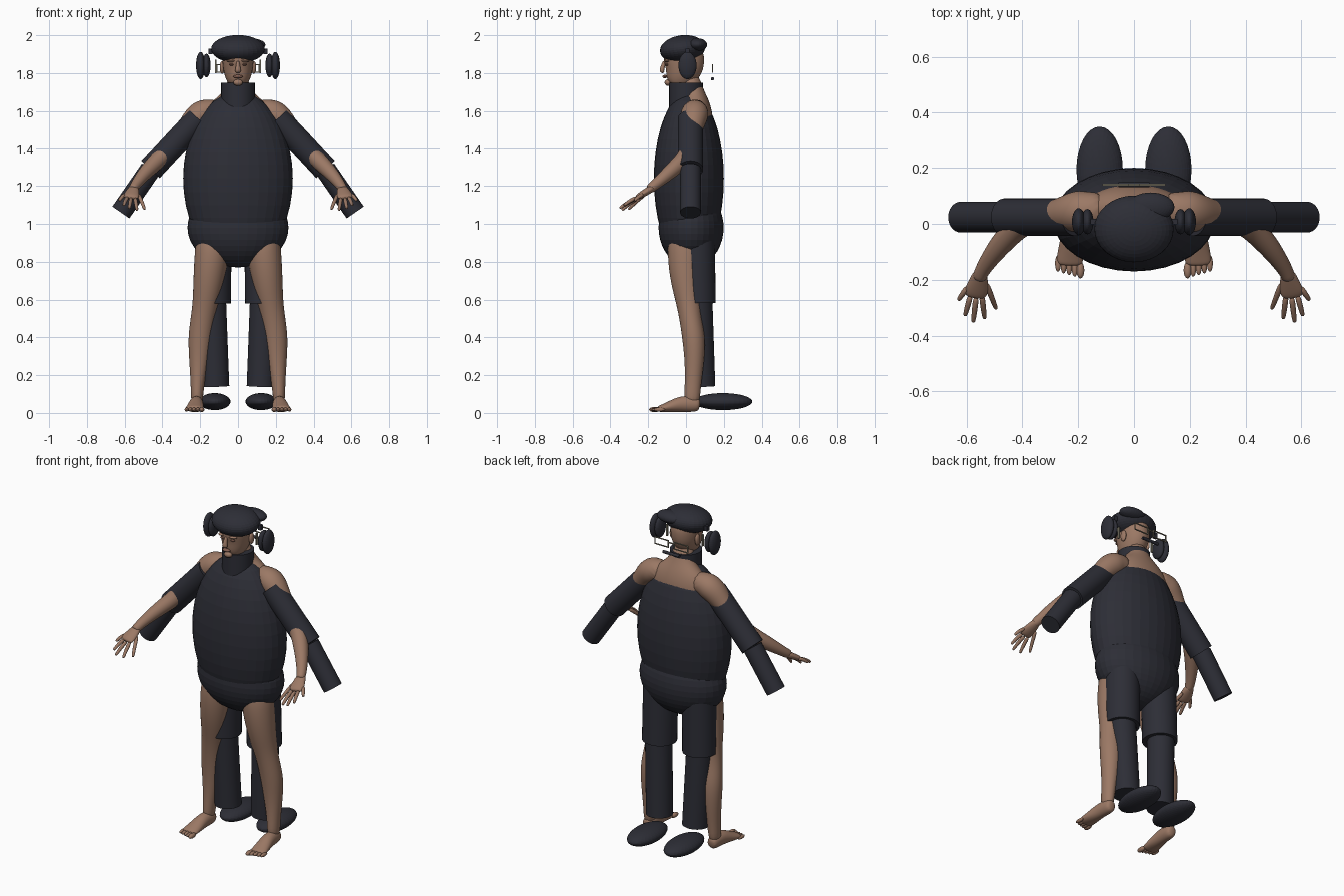
import bpy, bmesh
from math import cos, sin, pi
from mathutils import Vector, Matrix

cube = bpy.data.objects.get("Cube")
if cube:
    bpy.data.objects.remove(cube, do_unlink=True)


def material(name, red, green, blue):
    mat = bpy.data.materials.new(name)
    mat.use_nodes = True
    mat.diffuse_color = (red, green, blue, 1)
    shader = mat.node_tree.nodes["Principled BSDF"]
    shader.inputs["Base Color"].default_value = (red, green, blue, 1)
    shader.inputs["Roughness"].default_value = 0.8
    return mat


dark = material("charcoal cloth", 0.026, 0.027, 0.037)
skin = material("skin", 0.33, 0.19, 0.13)
lip = material("lip brown", 0.22, 0.11, 0.08)
khaki = material("khaki wire", 0.24, 0.22, 0.16)


def finish(bm, name, mat, smooth=False):
    bmesh.ops.recalc_face_normals(bm, faces=bm.faces[:])
    for face in bm.faces:
        face.smooth = smooth and len(face.verts) <= 4
    mesh = bpy.data.meshes.new(name)
    bm.to_mesh(mesh)
    bm.free()
    mesh.materials.append(mat)
    obj = bpy.data.objects.new(name, mesh)
    bpy.context.collection.objects.link(obj)
    return obj


def ellipsoid(name, center, radii, mat=dark, smooth=False, tilt=0):
    bm = bmesh.new()
    bmesh.ops.create_uvsphere(bm, u_segments=32, v_segments=20, radius=1)
    place = Matrix.Translation(center) @ Matrix.Rotation(tilt, 4, "X")
    bm.transform(place @ Matrix.Diagonal((*radii, 1)))
    return finish(bm, name, mat, smooth)


def cylinder(name, start, end, radius, end_radius=None, mat=dark):
    start, end = Vector(start), Vector(end)
    axis = end - start
    bm = bmesh.new()
    bmesh.ops.create_cone(bm, cap_ends=True, segments=32, radius1=radius,
                          radius2=end_radius or radius, depth=axis.length)
    turn = axis.to_track_quat("Z", "Y").to_matrix().to_4x4()
    bm.transform(Matrix.Translation((start + end) / 2) @ turn)
    return finish(bm, name, mat, True)


def box(name, center, size, mat=khaki):
    bm = bmesh.new()
    bmesh.ops.create_cube(bm, size=1)
    bm.transform(Matrix.Translation(center) @ Matrix.Diagonal((*size, 1)))
    return finish(bm, name, mat)


def loft(name, rings, side=1, mat=skin, sides=12):
    """Skin a smooth tube over rings of (x, y, z, width, depth)."""
    bm = bmesh.new()
    centers = [Vector((r[0] * side, r[1], r[2])) for r in rings]
    loops = []
    for i, ring in enumerate(rings):
        along = centers[min(i + 1, len(rings) - 1)] - centers[max(i - 1, 0)]
        along.normalize()
        across = Vector((1, 0, 0))
        across = (across - along * across.dot(along)).normalized()
        other = along.cross(across)
        loops.append([bm.verts.new(centers[i]
                                   + across * ring[3] * cos(2 * pi * k / sides)
                                   + other * ring[-1] * sin(2 * pi * k / sides))
                      for k in range(sides)])
    for low, high in zip(loops, loops[1:]):
        for k in range(sides):
            n = (k + 1) % sides
            bm.faces.new((low[k], low[n], high[n], high[k]))
    bm.faces.new(loops[0])
    bm.faces.new(loops[-1])
    obj = finish(bm, name, mat, True)
    for face in obj.data.polygons:
        face.use_smooth = True
    sub = obj.modifiers.new("rounding", "SUBSURF")
    sub.levels = sub.render_levels = 2
    return obj


# Padded trunk and collar
ellipsoid("torso_shell", (0, 0.015, 1.24), (0.29, 0.185, 0.46))
ellipsoid("pelvis_shell", (0, 0.027, 0.98), (0.267, 0.172, 0.21))
cylinder("collar", (0, 0, 1.62), (0, 0, 1.75), 0.089)

# Body inside the shell: chest, upper back and neck
loft("upper_body", [(0, 0.04, 1.3, 0.18, 0.1), (0, 0.04, 1.48, 0.19, 0.1),
                    (0, 0.05, 1.58, 0.2, 0.1), (0, 0.05, 1.65, 0.15, 0.075),
                    (0, 0.035, 1.7, 0.07, 0.06), (0, 0.01, 1.8, 0.055, 0.055)])

# Head with facial features
loft("head", [(0, -0.065, 1.732, 0.03, 0.03), (0, -0.055, 1.75, 0.052, 0.06),
              (0, -0.03, 1.785, 0.072, 0.088), (0, -0.012, 1.83, 0.081, 0.108),
              (0, -0.01, 1.87, 0.085, 0.11), (0, -0.01, 1.92, 0.083, 0.105),
              (0, -0.005, 1.965, 0.05, 0.06)], sides=16)
loft("nose", [(0, -0.112, 1.865, 0.009, 0.01), (0, -0.122, 1.835, 0.011, 0.012),
              (0, -0.13, 1.812, 0.018, 0.014), (0, -0.118, 1.802, 0.012, 0.008)])
ellipsoid("lips", (0, -0.112, 1.782), (0.026, 0.013, 0.009), lip, True)
ellipsoid("chin", (0, -0.095, 1.75), (0.025, 0.018, 0.017), skin, True)

# Flat cap with its rear lump
ellipsoid("cap", (0, -0.018, 1.927), (0.142, 0.12, 0.073), tilt=0.12)
ellipsoid("cap_lump", (0.06, 0.06, 1.95), (0.085, 0.052, 0.034))

# Wire spectacles and small rod behind the head
box("spectacle_bridge", (0, 0.14, 1.835), (0.04, 0.006, 0.006))
cylinder("rear_rod", (-0.055, 0.14, 1.77), (0.055, 0.14, 1.77), 0.009)

for side, label in ((1, "left_"), (-1, "right_")):
    # Eyes and ears
    ellipsoid(label + "eye", (side * 0.034, -0.1, 1.845), (0.014, 0.01, 0.006), lip, True)
    ellipsoid(label + "brow", (side * 0.034, -0.1, 1.865), (0.026, 0.016, 0.008), skin, True)
    ellipsoid(label + "ear", (side * 0.084, 0.01, 1.83), (0.012, 0.02, 0.034), skin, True)

    # Ear muffs, each of two pads, with a hinge and a wire strut
    ellipsoid(label + "inner_pad", (side * 0.167, 0.008, 1.84), (0.022, 0.045, 0.062))
    ellipsoid(label + "outer_pad", (side * 0.198, 0.008, 1.84), (0.024, 0.048, 0.072))
    box(label + "muff_hinge", (side * 0.145, 0.008, 1.915), (0.02, 0.02, 0.03), dark)
    box(label + "muff_strut", (side * 0.118, 0.01, 1.835), (0.008, 0.012, 0.07))

    # Rectangular spectacle rim
    for sign in (1, -1):
        box(label + "rim_bar", (side * 0.065, 0.14, 1.825 + sign * 0.02), (0.09, 0.006, 0.005))
        box(label + "rim_post", (side * (0.065 + sign * 0.045), 0.14, 1.825), (0.005, 0.006, 0.045))

    # Straight sleeves
    shoulder, elbow, cuff = [(side * x, 0.024, z) for x, z in
                             ((0.21, 1.56), (0.463, 1.287), (0.62, 1.06))]
    cylinder(label + "upper_sleeve", shoulder, elbow, 0.067)
    cylinder(label + "lower_sleeve", elbow, cuff, 0.055)

    # Bare arm, bent forward at the elbow
    loft(label + "arm", [(0.1, 0.055, 1.6, 0.08), (0.17, 0.05, 1.6, 0.08),
                         (0.225, 0.04, 1.565, 0.075), (0.29, 0.03, 1.48, 0.05),
                         (0.385, 0.015, 1.375, 0.05), (0.44, -0.03, 1.32, 0.047),
                         (0.5, -0.1, 1.26, 0.038), (0.55, -0.175, 1.195, 0.026),
                         (0.555, -0.2, 1.18, 0.027)], side)
    loft(label + "palm", [(0.55, -0.17, 1.195, 0.025, 0.02), (0.555, -0.2, 1.175, 0.034, 0.02),
                          (0.565, -0.24, 1.15, 0.045, 0.018),
                          (0.57, -0.265, 1.135, 0.04, 0.013)], side)
    for root, tip in (((0.53, -0.21, 1.16), (0.495, -0.3, 1.08)),
                      ((0.545, -0.255, 1.135), (0.535, -0.335, 1.075)),
                      ((0.565, -0.26, 1.135), (0.575, -0.347, 1.085)),
                      ((0.585, -0.255, 1.14), (0.604, -0.325, 1.1)),
                      ((0.595, -0.225, 1.155), (0.627, -0.27, 1.125))):
        root, tip = Vector(root), Vector(tip)
        middle = root.lerp(tip, 0.5) + Vector((0, 0, 0.006))
        loft(label + "finger", [(*root, 0.012), (*middle, 0.011),
                                (*tip, 0.009), (*tip.lerp(middle, -0.1), 0.005)], side, sides=8)

    # Straight trouser legs and oval shoes
    cylinder(label + "thigh_tube", (side * 0.13, 0.055, 0.95), (side * 0.135, 0.06, 0.58), 0.097)
    cylinder(label + "shin_tube", (side * 0.14, 0.063, 0.65), (side * 0.121, 0.08, 0.14), 0.075)
    ellipsoid(label + "shoe", (side * 0.123, 0.195, 0.06), (0.083, 0.155, 0.045))

    # Bare leg
    loft(label + "leg", [(0.12, 0.01, 0.98, 0.1, 0.1), (0.14, -0.005, 0.84, 0.094, 0.1),
                         (0.155, 0, 0.7, 0.085, 0.086), (0.172, 0.015, 0.58, 0.07, 0.068),
                         (0.188, 0.025, 0.49, 0.066, 0.06), (0.201, 0.043, 0.39, 0.067, 0.064),
                         (0.207, 0.045, 0.26, 0.052, 0.052), (0.216, 0.035, 0.13, 0.034, 0.043),
                         (0.218, 0.03, 0.04, 0.034, 0.045)], side)

    # Bare foot with five toes
    loft(label + "foot", [(0.217, 0.075, 0.04, 0.025, 0.028), (0.217, 0.05, 0.045, 0.036, 0.042),
                          (0.22, -0.02, 0.05, 0.038, 0.046), (0.225, -0.08, 0.034, 0.046, 0.032),
                          (0.23, -0.13, 0.023, 0.05, 0.02), (0.23, -0.15, 0.02, 0.045, 0.015)], side)
    for k in range(5):
        size = 0.014 if k == 0 else 0.0105
        ellipsoid(label + "toe", (side * (0.192 + 0.02 * k), -0.165 + 0.006 * k, 0.018),
                  (size, 0.03, size), skin, True)
